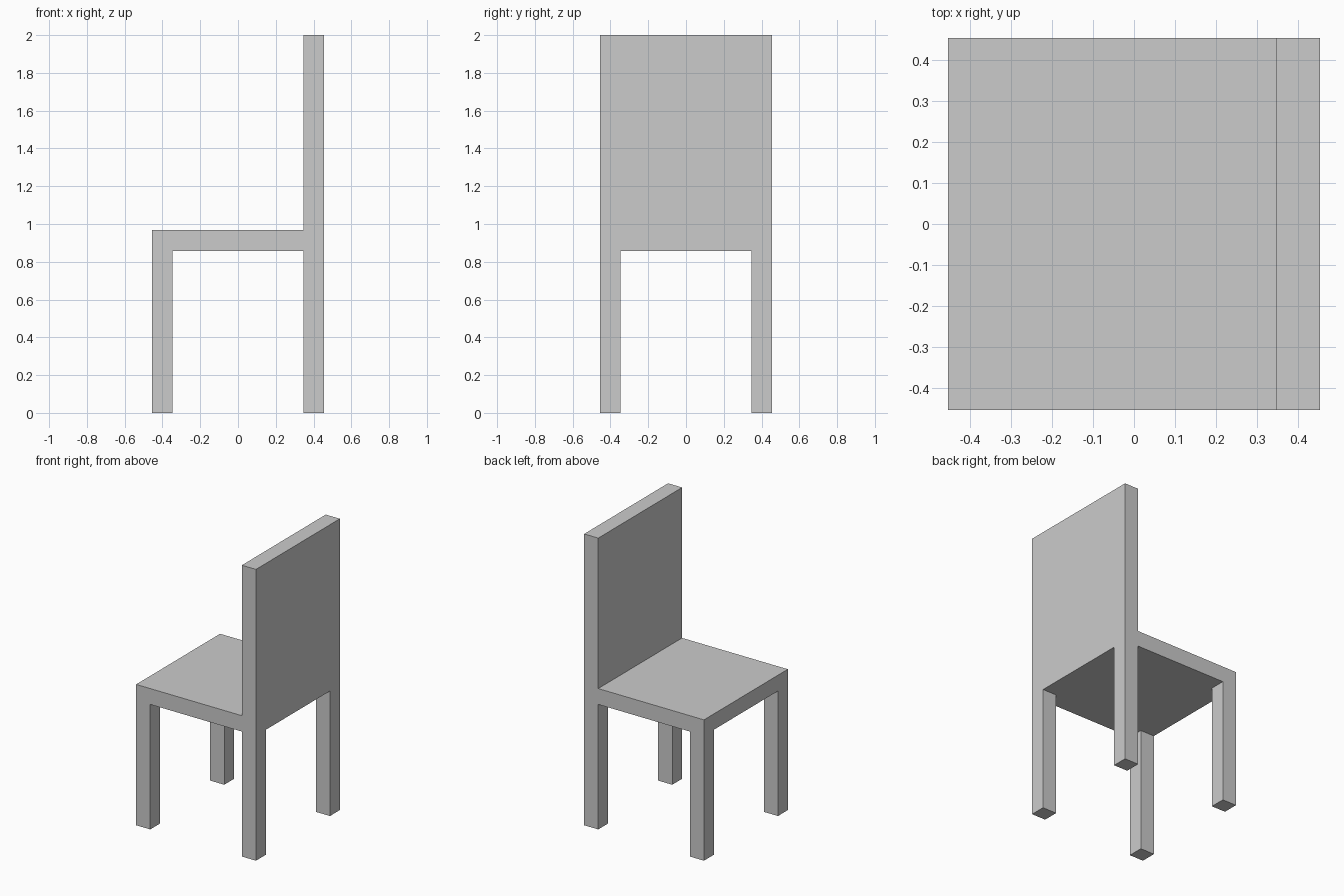
import bpy
import bmesh

if "Cube" in bpy.data.objects:
    bpy.data.objects.remove(bpy.data.objects["Cube"])

HALF = 0.455      # half the seat width
INNER = 0.348     # inner side of legs and backrest
SEAT_LOW, SEAT_TOP, TOP = 0.858, 0.967, 2.0
CUTS = (-HALF, -INNER, INNER, HALF)

bm = bmesh.new()


def extrude(faces, z):
    """Extrude faces vertically to height z, leaving no inner faces."""
    result = bmesh.ops.extrude_face_region(bm, geom=faces)["geom"]
    bmesh.ops.delete(bm, geom=faces, context="FACES")
    for v in result:
        if isinstance(v, bmesh.types.BMVert):
            v.co.z = z


def faces_at(z, test):
    """Horizontal faces at height z whose centre passes the test."""
    found = []
    for f in bm.faces:
        c = f.calc_center_median()
        if all(abs(v.co.z - z) < 1e-5 for v in f.verts) and test(c):
            found.append(f)
    return found


# Seat slab, divided 3 x 3 so legs and backrest can grow out of it
layers = []
for z in (SEAT_LOW, SEAT_TOP):
    grid = [[bm.verts.new((x, y, z)) for y in CUTS] for x in CUTS]
    for i in range(3):
        for j in range(3):
            bm.faces.new((grid[i][j], grid[i + 1][j],
                          grid[i + 1][j + 1], grid[i][j + 1]))
    layers.append(grid)
low, high = layers
rim = [(i, 0) for i in range(3)] + [(3, j) for j in range(3)]
rim += [(i, 3) for i in range(3, 0, -1)] + [(0, j) for j in range(3, 0, -1)]
for (a, b), (c, d) in zip(rim, rim[1:] + rim[:1]):
    bm.faces.new((low[a][b], low[c][d], high[c][d], high[a][b]))

# Four legs
for sx in (-1, 1):
    for sy in (-1, 1):
        extrude(faces_at(SEAT_LOW, lambda c: c.x * sx > INNER and c.y * sy > INNER), 0)

# Backrest
extrude(faces_at(SEAT_TOP, lambda c: c.x > INNER), TOP)

bmesh.ops.recalc_face_normals(bm, faces=bm.faces[:])
mesh = bpy.data.meshes.new("chair")
bm.to_mesh(mesh)
bm.free()
chair = bpy.data.objects.new("chair", mesh)
bpy.context.collection.objects.link(chair)
